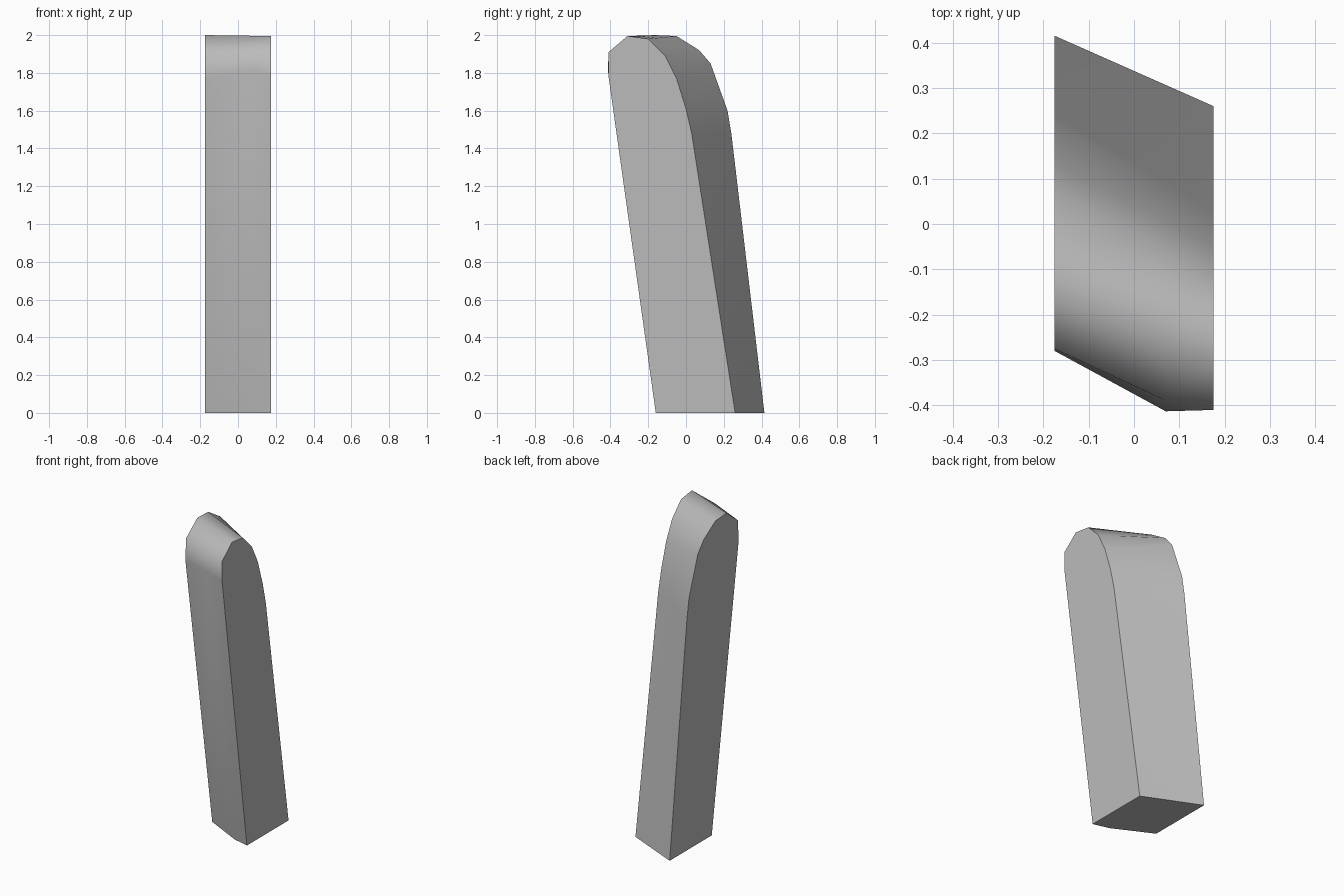
import bpy
import bmesh
import math

cube = bpy.data.objects.get("Cube")
if cube:
    bpy.data.objects.remove(cube, do_unlink=True)

HALF = 0.175

# Side outlines (y, z) from the front foot over the rounded top to the back foot
left_outline = [(-.16, 0), (-.41, 1.78), (-.41, 1.91), (-.31, 1.995), (-.2, 1.98),
                (-.11, 1.89), (-.05, 1.77), (0, 1.61), (.03, 1.48), (.26, 0)]
right_outline = [(-.01, 0), (-.28, 1.77), (-.275, 1.91), (-.16, 2), (-.05, 1.995),
                 (.07, 1.92), (.13, 1.85), (.22, 1.6), (.24, 1.48), (.415, 0)]

# Middle outline, swelling slightly at the front
swell = [(-.018, 0), (-.042, .04), (-.02, 0)]
BLEND = 0.7
middle_outline = []
for i, (r, l) in enumerate(zip(right_outline, left_outline)):
    dy, dz = swell[i] if i < len(swell) else (0, 0)
    middle_outline.append((r[0] + (l[0] - r[0]) * BLEND + dy,
                           r[1] + (l[1] - r[1]) * BLEND + dz))

# Loft the slanted post through the three outlines
bm = bmesh.new()
sections = [(-HALF, right_outline),
            (HALF * (2 * BLEND - 1), middle_outline),
            (HALF, left_outline)]
rings = [[bm.verts.new((x, y, z)) for y, z in outline] for x, outline in sections]
count = len(left_outline)
for a, b in zip(rings, rings[1:]):
    for i in range(count - 1):
        bm.faces.new((a[i], a[i + 1], b[i + 1], b[i]))

# Side caps and base
bm.faces.new(rings[0])
bm.faces.new(rings[-1])
bm.faces.new([r[0] for r in rings] + [r[-1] for r in reversed(rings)])
bmesh.ops.recalc_face_normals(bm, faces=bm.faces)

mesh = bpy.data.meshes.new("slanted_post")
bm.to_mesh(mesh)
bm.free()
post = bpy.data.objects.new("slanted_post", mesh)
bpy.context.collection.objects.link(post)

# Plain grey finish
grey = bpy.data.materials.new("plain_grey")
grey.use_nodes = True
colour = (0.5, 0.5, 0.5, 1)
grey.diffuse_color = colour
grey.node_tree.nodes["Principled BSDF"].inputs["Base Color"].default_value = colour
mesh.materials.append(grey)

# Smooth over the top, sharp at the sides and base
bpy.ops.object.select_all(action='DESELECT')
post.select_set(True)
bpy.context.view_layer.objects.active = post
bpy.ops.object.shade_smooth_by_angle(angle=math.radians(52))
